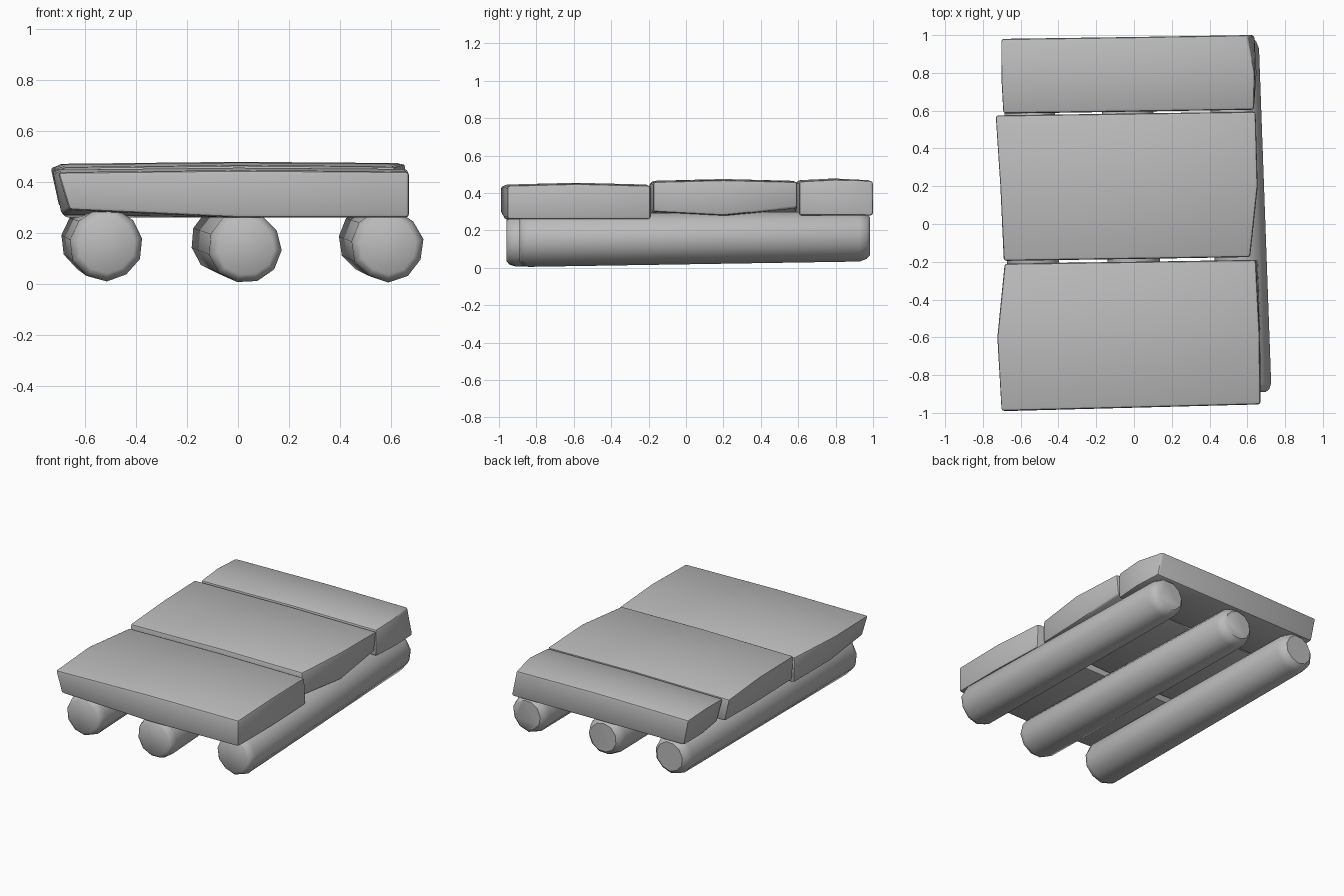
import bpy, bmesh, math, random
from mathutils import Vector

random.seed(4)
if "Cube" in bpy.data.objects:
    bpy.data.objects.remove(bpy.data.objects["Cube"], do_unlink=True)

# Single material for the whole raft
grey = bpy.data.materials.new("plain_grey")
grey.use_nodes = True
color = (0.5, 0.5, 0.5, 1)
grey.diffuse_color = color
grey.node_tree.nodes["Principled BSDF"].inputs["Base Color"].default_value = color


def finish(name, bm, angle):
    bmesh.ops.recalc_face_normals(bm, faces=bm.faces)
    mesh = bpy.data.meshes.new(name)
    bm.to_mesh(mesh)
    bm.free()
    mesh.materials.append(grey)
    obj = bpy.data.objects.new(name, mesh)
    bpy.context.collection.objects.link(obj)
    bpy.ops.object.select_all(action="DESELECT")
    obj.select_set(True)
    bpy.context.view_layer.objects.active = obj
    bpy.ops.object.shade_smooth_by_angle(angle=math.radians(angle))


def plank(name, bottom, top, rows):
    """Rows run front to back: left y, right y, left x at top and bottom,
    right x at top and bottom, lift of the bottom at left and right."""
    bm = bmesh.new()
    rings = []
    for i, (yl, yr, lt, lb, rt, rb, lift_l, lift_r) in enumerate(rows):
        crown = 0.01 if i == 1 else 0
        y_mid = (yl + yr) / 2
        pts = [(lt, yl, top - 0.018 + crown), (0, y_mid, top - 0.01 + crown),
               (rt, yr, top - 0.015 + crown),
               (rb, yr, bottom + lift_r), (0, y_mid, bottom),
               (lb, yl, bottom + lift_l)]
        rings.append([bm.verts.new(p) for p in pts])
    for a, b in zip(rings, rings[1:]):
        for j in range(6):
            k = (j + 1) % 6
            bm.faces.new((a[j], a[k], b[k], b[j]))
    for r in (rings[0], rings[-1]):
        bm.faces.new((r[0], r[1], r[4], r[5]))
        bm.faces.new((r[1], r[2], r[3], r[4]))
    bmesh.ops.recalc_face_normals(bm, faces=bm.faces)
    sharp = [e for e in bm.edges if e.calc_face_angle(0) > math.radians(35)]
    bmesh.ops.bevel(bm, geom=sharp, offset=0.014, segments=2, profile=0.5,
                    affect="EDGES", clamp_overlap=True)
    finish(name, bm, 40)


def log(name, front, back, r_front, r_back, sides=11):
    """Slightly uneven log with rounded rims, running from front to back."""
    bm = bmesh.new()
    front, back = Vector(front), Vector(back)
    uneven = [random.uniform(0.97, 1.02) for _ in range(sides)]
    turn = random.random()
    rings = []
    for t, s in ((0, 0.78), (0.008, 0.92), (0.025, 1), (0.5, 1),
                 (0.97, 1), (0.99, 0.9), (1, 0.74)):
        c = front.lerp(back, t)
        r = s * (r_front + (r_back - r_front) * t)
        ring = []
        for i in range(sides):
            a = math.tau * (i + turn) / sides
            q = r * uneven[i]
            ring.append(bm.verts.new((c.x + q * math.cos(a), c.y, c.z + q * math.sin(a))))
        rings.append(ring)
    for a, b in zip(rings, rings[1:]):
        for j in range(sides):
            k = (j + 1) % sides
            bm.faces.new((a[j], a[k], b[k], b[j]))
    bm.faces.new(rings[0])
    bm.faces.new(rings[-1])
    finish(name, bm, 42)


# Deck planks
plank("front_plank", 0.26, 0.455, [
    (-0.99, -0.955, -0.705, -0.66, 0.67, 0.67, 0.03, 0),
    (-0.6, -0.58, -0.725, -0.69, 0.665, 0.67, 0.01, 0),
    (-0.21, -0.19, -0.685, -0.68, 0.645, 0.655, 0, 0)])
plank("middle_plank", 0.28, 0.475, [
    (-0.195, -0.175, -0.69, -0.68, 0.615, 0.615, 0.01, 0.02),
    (0.2, 0.2, -0.71, -0.68, 0.655, 0.65, 0, 0),
    (0.575, 0.595, -0.735, -0.7, 0.645, 0.63, 0.02, 0.04)])
plank("back_plank", 0.28, 0.478, [
    (0.585, 0.605, -0.695, -0.65, 0.635, 0.635, 0.01, 0),
    (0.78, 0.8, -0.705, -0.67, 0.64, 0.65, 0, 0),
    (0.98, 1.0, -0.705, -0.67, 0.6, 0.64, 0, 0)])

# Supporting logs
log("right_log", (-0.515, -0.96, 0.155), (-0.56, 0.98, 0.175), 0.145, 0.135)
log("middle_log", (0.03, -0.96, 0.143), (-0.05, 0.98, 0.17), 0.143, 0.135)
log("left_log", (0.585, -0.89, 0.15), (0.525, 0.985, 0.172), 0.143, 0.135)
